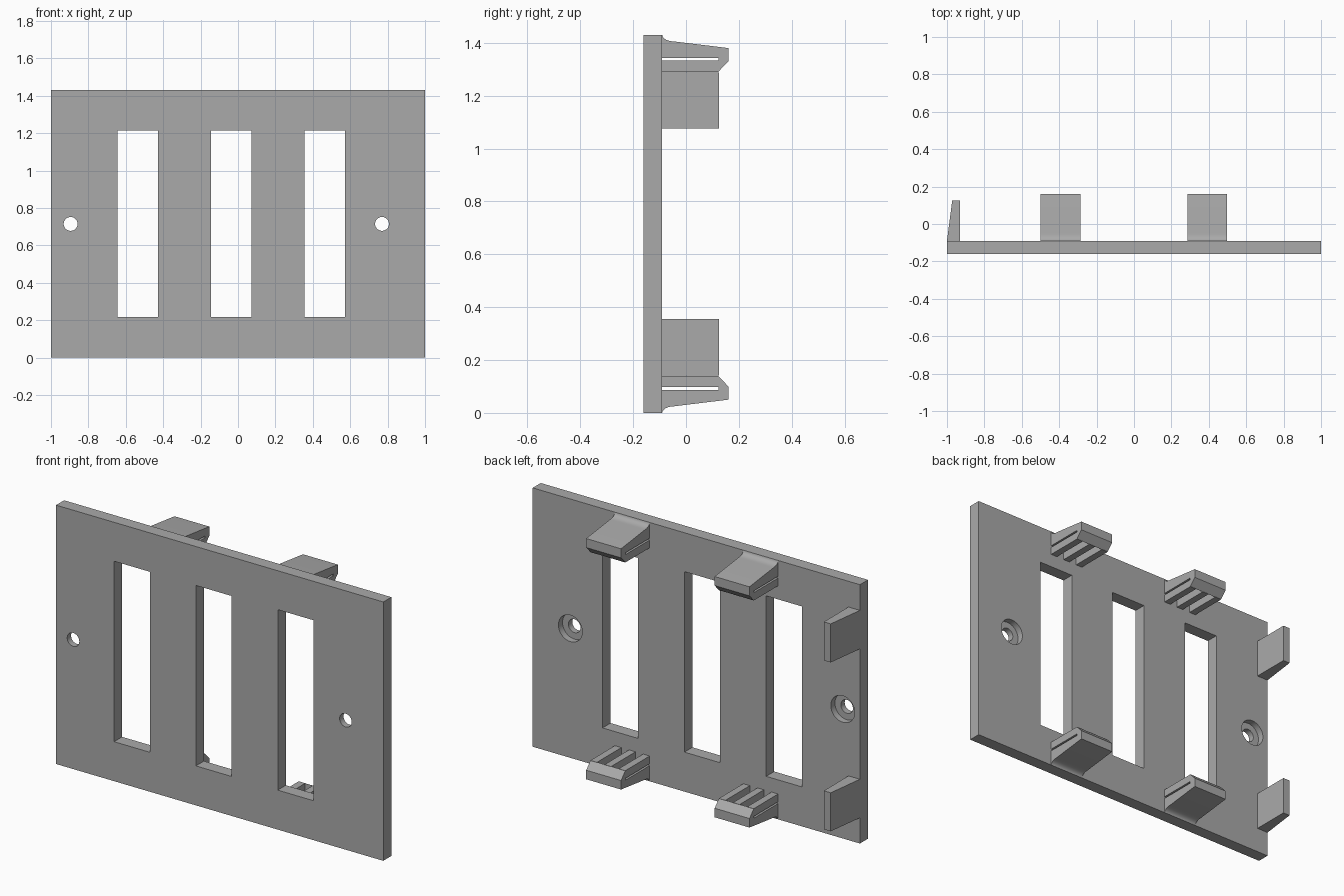
import bpy, bmesh, math
from mathutils import Vector

cube = bpy.data.objects.get("Cube")
if cube:
    bpy.data.objects.remove(cube, do_unlink=True)

HEIGHT = 1.43
BACK = -0.09      # rear surface of the plate
FRONT = -0.16

grey = bpy.data.materials.new("plain grey")
grey.use_nodes = True
colour = (0.4, 0.4, 0.4, 1)
grey.diffuse_color = colour
grey.node_tree.nodes["Principled BSDF"].inputs["Base Color"].default_value = colour


def finish(name, bm):
    bmesh.ops.recalc_face_normals(bm, faces=bm.faces)
    mesh = bpy.data.meshes.new(name)
    bm.to_mesh(mesh)
    bm.free()
    mesh.materials.append(grey)
    obj = bpy.data.objects.new(name, mesh)
    bpy.context.collection.objects.link(obj)
    return obj


def prism(name, points, direction):
    """Extrude a closed outline along a direction."""
    bm = bmesh.new()
    face = bm.faces.new([bm.verts.new(p) for p in points])
    result = bmesh.ops.extrude_face_region(bm, geom=[face], use_keep_orig=True)
    verts = [v for v in result["geom"] if isinstance(v, bmesh.types.BMVert)]
    bmesh.ops.translate(bm, verts=verts, vec=Vector(direction))
    return finish(name, bm)


def box(name, x0, x1, y0, y1, z0, z1):
    outline = [(x0, y0, z0), (x1, y0, z0), (x1, y0, z1), (x0, y0, z1)]
    return prism(name, outline, (0, y1 - y0, 0))


def rod(name, x, z, radius, y0, y1):
    ring = [(x + radius * math.cos(a), y0, z + radius * math.sin(a))
            for a in (math.tau * i / 40 for i in range(40))]
    return prism(name, ring, (0, y1 - y0, 0))


# Plate with three windows and two counterbored screw holes
plate = box("wall_plate", -1, 1, FRONT, BACK, 0, HEIGHT)
cutters = [box("window_cutter", x, x + 0.218, -0.3, 0, 0.218, 1.215)
           for x in (-0.645, -0.145, 0.355)]
for x in (-0.895, 0.77):
    cutters.append(rod("screw_hole_cutter", x, HEIGHT / 2, 0.037, -0.3, 0))
    cutters.append(rod("counterbore_cutter", x, HEIGHT / 2, 0.073, -0.126, 0))
bpy.context.view_layer.objects.active = plate
for cutter in cutters:
    cutter.hide_render = True
    mod = plate.modifiers.new("cut", "BOOLEAN")
    mod.operation = "DIFFERENCE"
    mod.solver = "EXACT"
    mod.object = cutter
    bpy.ops.object.modifier_apply(modifier=mod.name)
    bpy.data.objects.remove(cutter, do_unlink=True)

# Clip side profile: filleted root, sloping arm and hooked tip
fillet = [(BACK + 0.045 * (1 - math.cos(a)), HEIGHT - 0.025 * math.sin(a))
          for a in (math.pi / 2 * i / 6 for i in range(7))]
profile = fillet + [(0.16, 1.38), (0.16, 1.33), (0.122, 1.29),
                    (0.122, 1.343), (BACK, 1.343)]

for end, flip in (("upper", False), ("lower", True)):
    def level(z):
        return HEIGHT - z if flip else z

    for side, x in (("right", -0.5), ("left", 0.285)):
        prism(f"{end}_{side}_clip", [(x, y, level(z)) for y, z in profile],
              (0.213, 0, 0))
        # Three ribs below the arm, separated by a thin slit
        for i in range(3):
            rx = x + i * 0.0865
            box(f"{end}_{side}_clip_rib_{i + 1}", rx, rx + 0.04,
                BACK, 0.123, level(1.29), level(1.333))

    # Tapered tab on the right edge
    outline = [(-1, BACK), (-0.93, BACK), (-0.93, 0.125), (-0.972, 0.125)]
    prism(f"{end}_edge_tab", [(x, y, level(1.075)) for x, y in outline],
          (0, 0, level(1.288) - level(1.075)))

# Keep flat faces crisp while softening fillets and holes
for obj in bpy.context.collection.objects:
    if obj.type == "MESH" and ("clip" in obj.name or obj is plate):
        bpy.ops.object.select_all(action="DESELECT")
        obj.select_set(True)
        bpy.context.view_layer.objects.active = obj
        bpy.ops.object.shade_smooth_by_angle(angle=math.radians(25))
